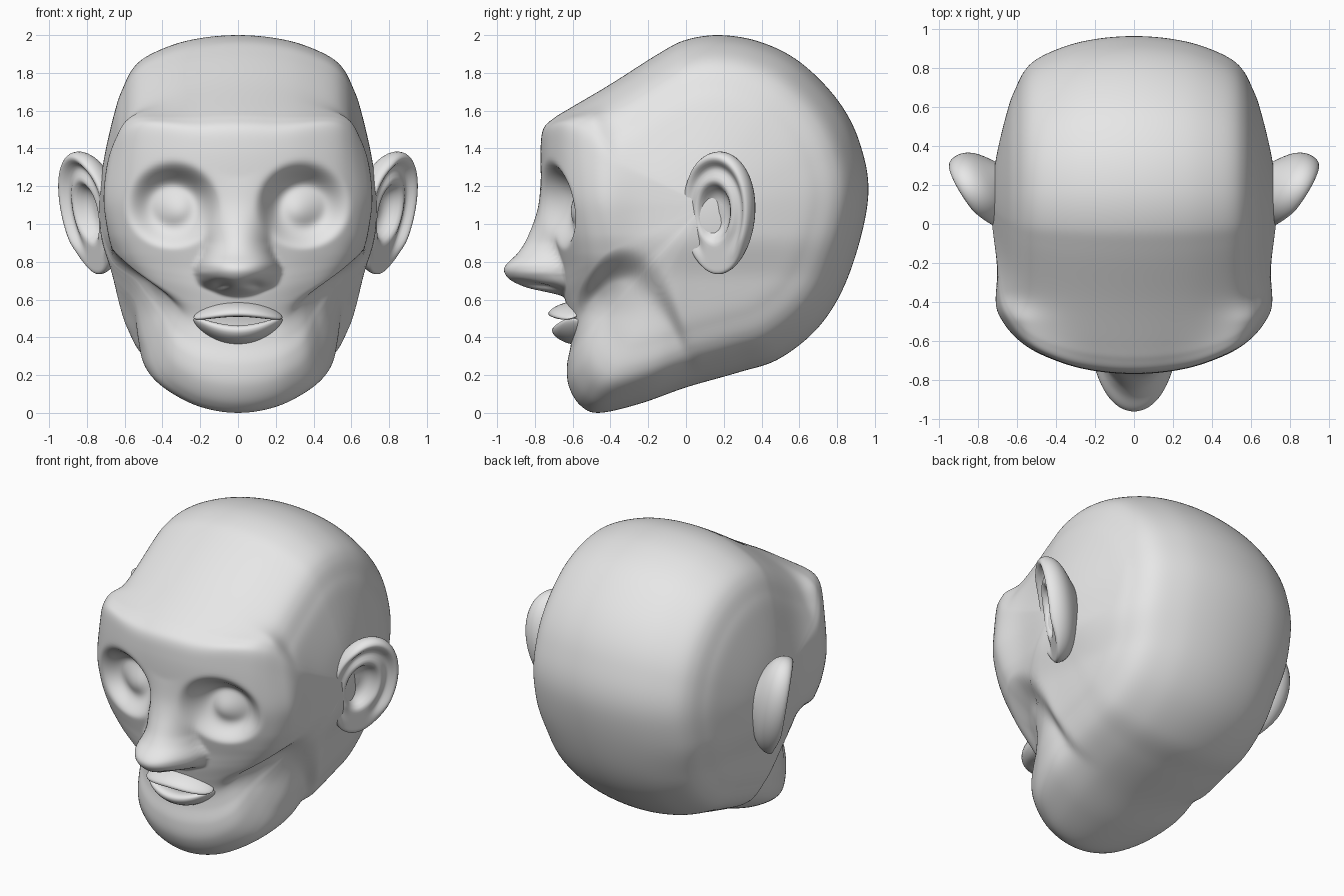
import bpy, bmesh, math
from mathutils import Vector

cube = bpy.data.objects.get("Cube")
if cube:
    bpy.data.objects.remove(cube, do_unlink=True)

clay = bpy.data.materials.new("grey_clay")
clay.use_nodes = True
clay.diffuse_color = (0.8, 0.8, 0.8, 1)
clay.node_tree.nodes["Principled BSDF"].inputs["Base Color"].default_value = (0.8, 0.8, 0.8, 1)


def smooth(a, b, v):
    t = min(max((v - a) / (b - a), 0), 1)
    return t * t * (3 - 2 * t)


def bell(v, centre, width):
    return math.exp(-((v - centre) / width) ** 2)


def spline(points, steps):
    """Smooth curve through points; the first and last only steer the ends."""
    pts = [Vector(p) for p in points]
    out = []
    for a, b, c, d in zip(pts, pts[1:], pts[2:], pts[3:]):
        for i in range(steps):
            t = i / steps
            out.append(0.5 * (2 * b + (c - a) * t + (2 * a - 5 * b + 4 * c - d) * t ** 2
                              + (3 * b - a - 3 * c + d) * t ** 3))
    return out + [pts[-2]]


def table(pairs, v):
    """Piecewise value from pairs sorted by rising key."""
    if v <= pairs[0][0]:
        return pairs[0][1]
    for (a, p), (b, q) in zip(pairs, pairs[1:]):
        if v <= b:
            return p + (q - p) * (v - a) / (b - a)
    return pairs[-1][1]


def surface(name, rows, close_rows, close_columns, mirrored=False):
    """Mesh from a grid of points, welded at its poles."""
    bm = bmesh.new()
    grid = [[bm.verts.new(p) for p in row] for row in rows]
    n, m = len(grid), len(grid[0])
    for i in range(n if close_rows else n - 1):
        for j in range(m if close_columns else m - 1):
            k, l = (i + 1) % n, (j + 1) % m
            bm.faces.new((grid[i][j], grid[k][j], grid[k][l], grid[i][l]))
    bmesh.ops.remove_doubles(bm, verts=bm.verts, dist=1e-5)
    bmesh.ops.recalc_face_normals(bm, faces=bm.faces)
    if mirrored and sum(f.normal.x * f.calc_area() for f in bm.faces) < -1e-3:
        bmesh.ops.reverse_faces(bm, faces=bm.faces)
    for f in bm.faces:
        f.smooth = True
    mesh = bpy.data.meshes.new(name)
    bm.to_mesh(mesh)
    bm.free()
    mesh.materials.append(clay)
    obj = bpy.data.objects.new(name, mesh)
    bpy.context.collection.objects.link(obj)
    if mirrored:
        obj.modifiers.new("Mirror", "MIRROR").merge_threshold = 1e-4
    return obj


# Head: side outline (y, z) shrunk towards the temple while the width grows
outline = [(-.70, 1.56), (-.755, 1.505), (-.77, 1.4), (-.768, 1.25), (-.755, 1.12),
           (-.72, .98), (-.69, .86), (-.67, .77), (-.66, .70), (-.65, .64), (-.63, .56),
           (-.605, .46), (-.61, .36), (-.63, .25), (-.62, .14), (-.56, .04), (-.46, 0),
           (-.24, .05), (0, .135), (.28, .215), (.5, .29), (.72, .475), (.87, .75),
           (.965, 1.14), (.92, 1.43), (.8, 1.66), (.6, 1.86), (.39, 1.965), (.18, 2),
           (0, 1.975), (-.14, 1.905), (-.4, 1.74), (-.62, 1.61)]
side = spline(outline[-1:] + outline + outline[:2], 10)[:-1]
width = spline([(-.27, .71), (0, .735), (.27, .71), (.57, .648), (.7, .605), (.79, .565),
                (.855, .51), (.91, .42), (.96, .295), (.99, .15), (1, 0), (.99, -.15)], 10)
centre = Vector((.1, 1.1))

# Nose: protrusion, half width and cross-section sharpness by height
nose_out = [tuple(p) for p in spline(
    [(.59, 0), (.615, 0), (.64, .09), (.66, .18), (.69, .25), (.72, .285), (.755, .297),
     (.79, .275), (.85, .2), (.94, .125), (1.1, .03), (1.25, 0), (1.3, 0)], 6)]
nose_wide = [(.62, .18), (.69, .205), (.74, .22), (.78, .215), (.84, .185), (.9, .172),
             (1.2, .15)]
nose_sharp = [(.75, .55), (.8, .65), (.9, 1.1), (1.1, 1.5)]


def nose(x, z):
    q = x / table(nose_wide, z)
    if q >= 1 or z > 1.3:
        return 0
    out = table(nose_out, z - .055 * q * q) * (1 - q * q) ** table(nose_sharp, z)
    return out - .09 * bell(x, .09, .04) * bell(z, .675, .02)


def socket(x, z):
    r = math.hypot((x - .35) / .245, (z - 1.1) / .225)
    depth = .2 - .25 * max(x - .2, 0)
    eyeball = .08 * bell(x, .3, .14) * bell(z, 1.04, .13)
    return (depth - eyeball) * (1 - smooth(.4, 1.06, r))


def sculpt(x, y, z):
    # Cheekbones, jaw narrowing to the chin, and the hollow below the cheekbone
    x *= 1 + .12 * bell(y, -.47, .18) * bell(z, 1.1, .35)
    x *= .95 + .05 * smooth(.7, .95, z)
    x *= 1 - .22 * smooth(-.1, -.6, y) * smooth(.85, .5, z)
    arch = .88 - 4 * (y + .33) ** 2
    hollow = smooth(0, .18, arch - z) * smooth(.05, .65, z)
    x -= .09 * hollow * smooth(.2, .5, x)
    # Face details: brow kept level, then sockets and nose push along the depth
    front = smooth(-.35, -.5, y)
    z += .07 * front * smooth(.15, .55, x) * bell(z, 1.45, .13)
    if front > 0:
        y += front * (socket(x, z) - nose(x, z))
    return x, y, z


rows = []
for p in side:
    row = []
    for s, w in width:
        q = centre + (p - centre) * s
        row.append(sculpt(w, q.x, q.y))
    rows.append(row)
head = surface("head", rows, True, False, mirrored=True)
soften = head.modifiers.new("Soften", "SMOOTH")
soften.factor, soften.iterations = .5, 5


# Lips: tapered rounded wedges that meet at the mouth corners
def lip(name, y0, z0, height, tilt, bend):
    rings = []
    for i in range(41):
        q = -math.cos(math.pi * i / 40)
        k = math.sqrt(max(1 - abs(q) ** 2.5, 0))
        ring = []
        for j in range(20):
            a = math.tau * j / 20
            ring.append((.235 * q, y0 + .04 * q * q - .09 * k * math.cos(a),
                         z0 + bend * q * q + k * (height * math.sin(a) - tilt * math.cos(a))))
        rings.append(ring)
    surface(name, rings, False, True)


lip("upper_lip", -.64, .55, .033, .025, -.045)
lip("lower_lip", -.62, .412, .045, -.025, .08)

# Ears: tilted egg-shaped dish with concha, inner fold, rolled rim and full back
across, up = Vector((.115, .18, 0)), Vector((.06, 0, .325))
outward = across.cross(up).normalized()
ear_section = [(0, -.075), (.2, -.08), (.36, -.06), (.46, -.005), (.55, .012), (.66, -.012),
               (.75, -.018), (.83, .012), (.91, .03), (.98, .015), (1.01, -.02), (.98, -.06),
               (.88, -.1), (.7, -.135), (.4, -.18)]
rows = []
for i in range(64):
    a = math.tau * i / 64
    flat = max(smooth(-.4, -.95, math.sin(a)), .7 * smooth(-.4, -1, math.cos(a)))
    row = []
    for j, (r, n) in enumerate(ear_section):
        if 2 < j < 10:
            n += (-.005 - n) * flat
        c = r * math.cos(a) * (1 + .06 * math.sin(a)) - .15 * (1 - r)
        row.append(Vector((.81, .16, 1.055)) + across * c + up * r * math.sin(a) + outward * n)
    rows.append(row)
ears = surface("ears", rows, True, False, mirrored=True)
rounding = ears.modifiers.new("Round", "SUBSURF")
rounding.levels = rounding.render_levels = 1
